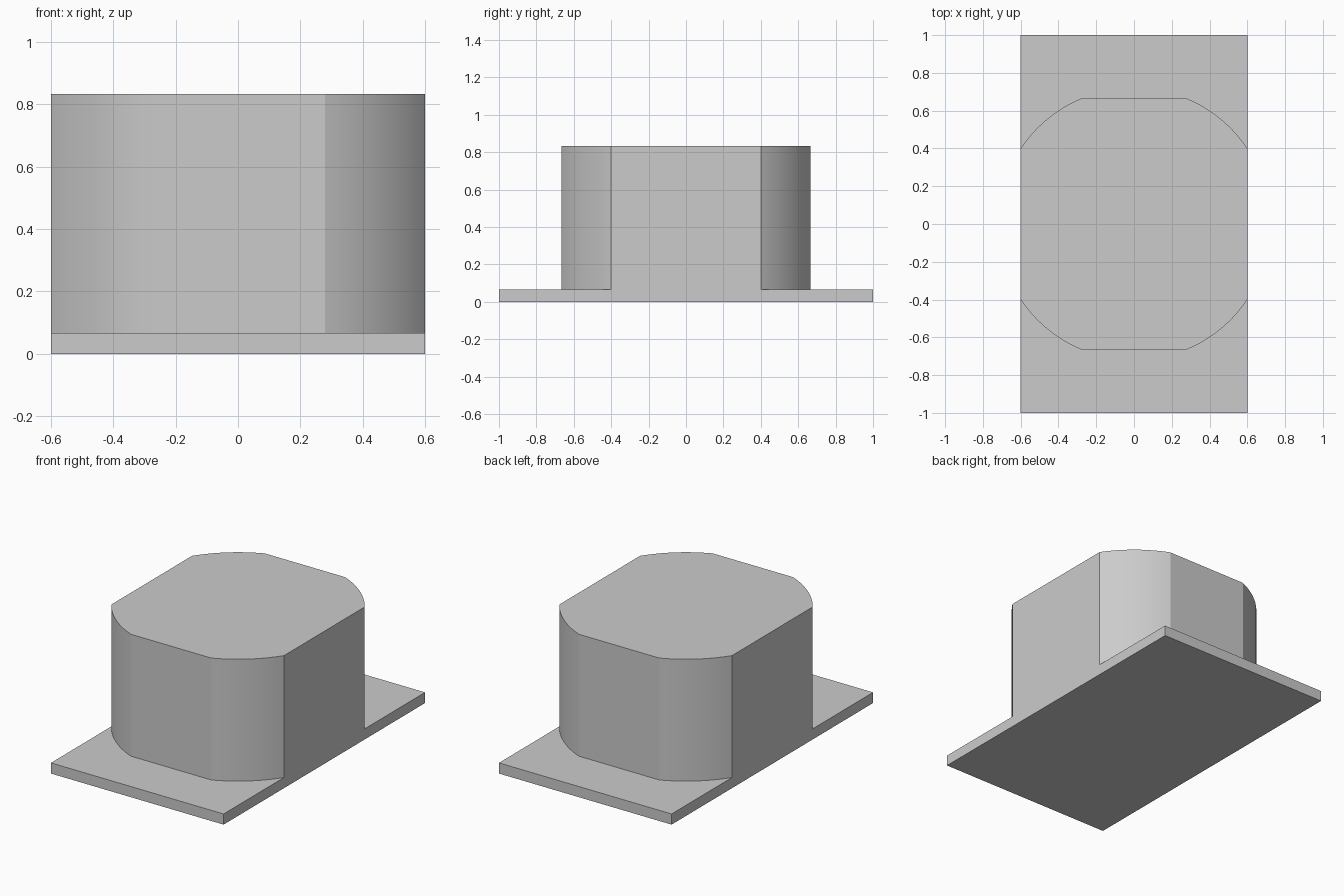
import bpy
import bmesh
import math

cube = bpy.data.objects.get("Cube")
if cube:
    bpy.data.objects.remove(cube, do_unlink=True)

HALF_X, HALF_Y = 0.6, 1.0      # base plate half sizes
BODY_Y = 0.665                 # body half depth
RADIUS = math.hypot(0.6, 0.4)  # round the body is trimmed from
PLATE_TOP, BODY_TOP = 0.067, 0.833
ARC_STEPS = 12

grey = bpy.data.materials.new("plain grey")
grey.use_nodes = True
colour = (0.6, 0.6, 0.6, 1)
grey.diffuse_color = colour
grey.node_tree.nodes["Principled BSDF"].inputs["Base Color"].default_value = colour


def prism(name, outline, bottom, top):
    """Extrude a counter-clockwise outline into a closed solid."""
    bm = bmesh.new()
    face = bm.faces.new([bm.verts.new((x, y, bottom)) for x, y in outline])
    extruded = bmesh.ops.extrude_face_region(bm, geom=[face], use_keep_orig=True)
    verts = [g for g in extruded["geom"] if isinstance(g, bmesh.types.BMVert)]
    bmesh.ops.translate(bm, verts=verts, vec=(0, 0, top - bottom))
    bmesh.ops.recalc_face_normals(bm, faces=bm.faces)
    mesh = bpy.data.meshes.new(name)
    bm.to_mesh(mesh)
    bm.free()
    mesh.materials.append(grey)
    obj = bpy.data.objects.new(name, mesh)
    bpy.context.collection.objects.link(obj)
    return obj


# Thin rectangular base plate
prism("base_plate",
      [(-HALF_X, -HALF_Y), (HALF_X, -HALF_Y), (HALF_X, HALF_Y), (-HALF_X, HALF_Y)],
      0, PLATE_TOP)

# Body: a cylinder trimmed flat on four sides, leaving four corner arcs
start = math.acos(HALF_X / RADIUS)
end = math.asin(BODY_Y / RADIUS)
corner = []
for i in range(ARC_STEPS + 1):
    a = start + (end - start) * i / ARC_STEPS
    corner.append((RADIUS * math.cos(a), RADIUS * math.sin(a)))
outline = (corner
           + [(-x, y) for x, y in reversed(corner)]
           + [(-x, -y) for x, y in corner]
           + [(x, -y) for x, y in reversed(corner)])
body = prism("body", outline, PLATE_TOP, BODY_TOP)

# Smooth the arcs, keep the flats crisp
bpy.ops.object.select_all(action="DESELECT")
body.select_set(True)
bpy.context.view_layer.objects.active = body
bpy.ops.object.shade_smooth_by_angle(angle=math.radians(12))
